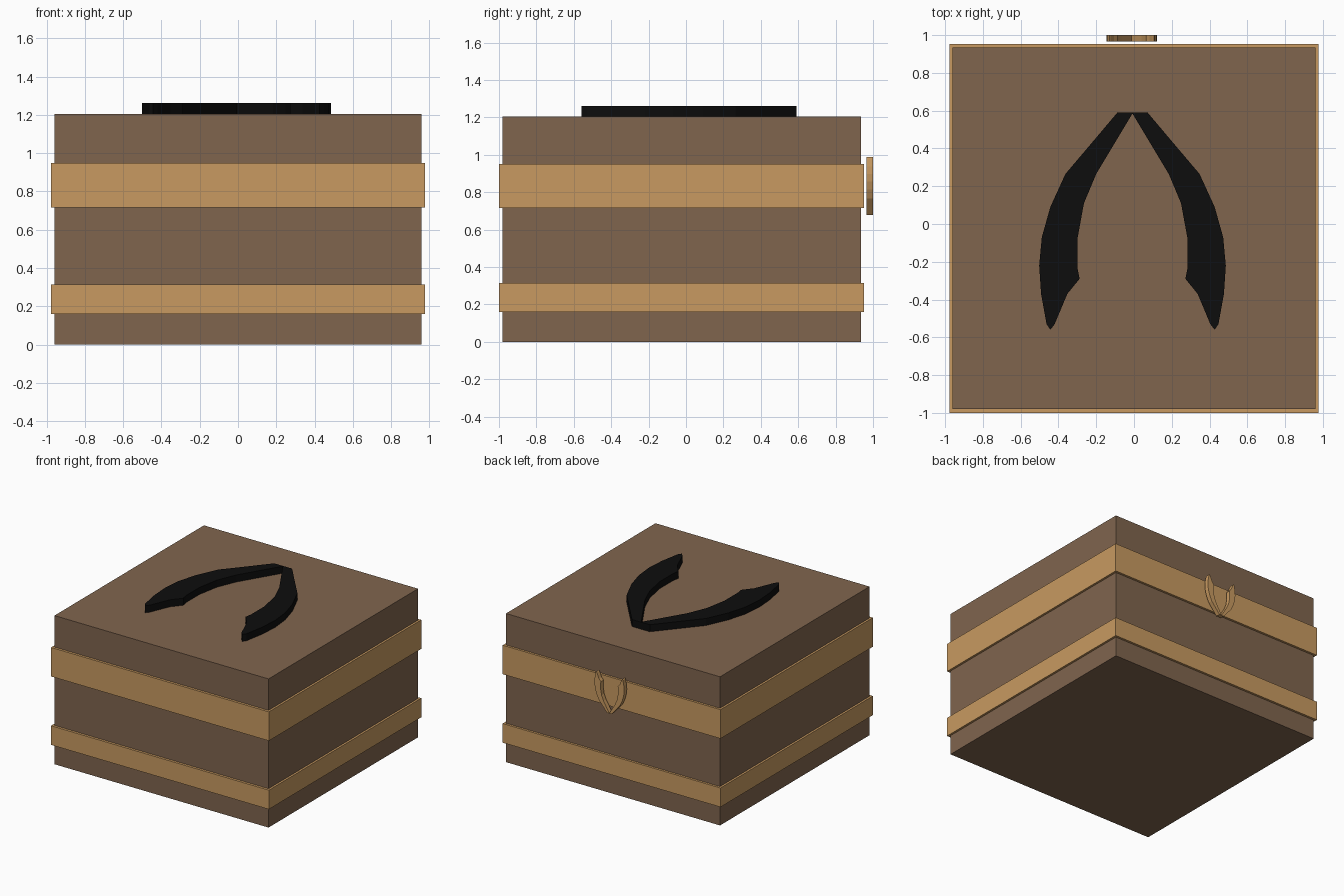
import bpy, bmesh
from mathutils import Matrix, Vector

cube = bpy.data.objects.get("Cube")
if cube:
    bpy.data.objects.remove(cube, do_unlink=True)


def material(name, rgb):
    m = bpy.data.materials.new(name)
    m.use_nodes = True
    m.diffuse_color = (*rgb, 1)
    m.node_tree.nodes["Principled BSDF"].inputs["Base Color"].default_value = (*rgb, 1)
    return m


brown = material("brown wood", (0.216, 0.130, 0.076))
tan = material("tan trim", (0.578, 0.323, 0.119))
black = material("black", (0.004, 0.004, 0.004))


def finish(name, bm, mat):
    bmesh.ops.recalc_face_normals(bm, faces=bm.faces)
    me = bpy.data.meshes.new(name)
    bm.to_mesh(me)
    bm.free()
    me.materials.append(mat)
    ob = bpy.data.objects.new(name, me)
    bpy.context.collection.objects.link(ob)
    return ob


def box(name, lo, hi, mat):
    lo, hi = Vector(lo), Vector(hi)
    bm = bmesh.new()
    bmesh.ops.create_cube(bm, size=1, matrix=Matrix.Translation((lo + hi) / 2)
                          @ Matrix.Diagonal((*(hi - lo), 1)))
    return finish(name, bm, mat)


# One arm of the arch ornament, from the outer top corner round to the inner peak
ARM = [(0.08, 0.59), (0.215, 0.43), (0.355, 0.265), (0.435, 0.09), (0.48, -0.07),
       (0.494, -0.22), (0.484, -0.37), (0.455, -0.53), (0.435, -0.56), (0.412, -0.53),
       (0.345, -0.37), (0.28, -0.29), (0.29, -0.24), (0.29, -0.07), (0.257, 0.11),
       (0.192, 0.265), (0, 0.585)]


def arch(name, place, depth, mat):
    """Extruded arch, its two mirrored arms joined at the peak."""
    bm = bmesh.new()
    for side in (1, -1):
        outline = ARM + [(0, 0.59)]
        face = bm.faces.new([bm.verts.new((side * x, y, 0)) for x, y in outline])
        ext = bmesh.ops.extrude_face_region(bm, geom=[face], use_keep_orig=True)
        verts = [g for g in ext["geom"] if isinstance(g, bmesh.types.BMVert)]
        bmesh.ops.translate(bm, verts=verts, vec=(0, 0, depth))
    # Remove the hidden walls where the arms meet
    inner = [f for f in bm.faces if all(abs(v.co.x) < 1e-5 for v in f.verts)]
    bmesh.ops.delete(bm, geom=inner, context="FACES")
    bmesh.ops.remove_doubles(bm, verts=bm.verts, dist=1e-4)
    bmesh.ops.transform(bm, matrix=place, verts=bm.verts)
    return finish(name, bm, mat)


# Body and the two bands wrapped round it
box("box_body", (-0.96, -0.98, 0), (0.96, 0.935, 1.205), brown)
for name, z0, z1 in (("lower_band", 0.16, 0.315), ("upper_band", 0.715, 0.95)):
    box(name, (-0.977, -1, z0), (0.977, 0.953, z1), tan)

# Large ornament on the lid
arch("lid_ornament", Matrix.Translation((-0.008, 0, 1.205)), 0.057, black)

# Small upside-down ornament standing just off the back
s = 0.269
upside_down = Matrix(((s, 0, 0, -0.012), (0, 0, 1, 0.965), (0, -s, 0, 0.838), (0, 0, 0, 1)))
arch("back_ornament", upside_down, 0.035, tan)
